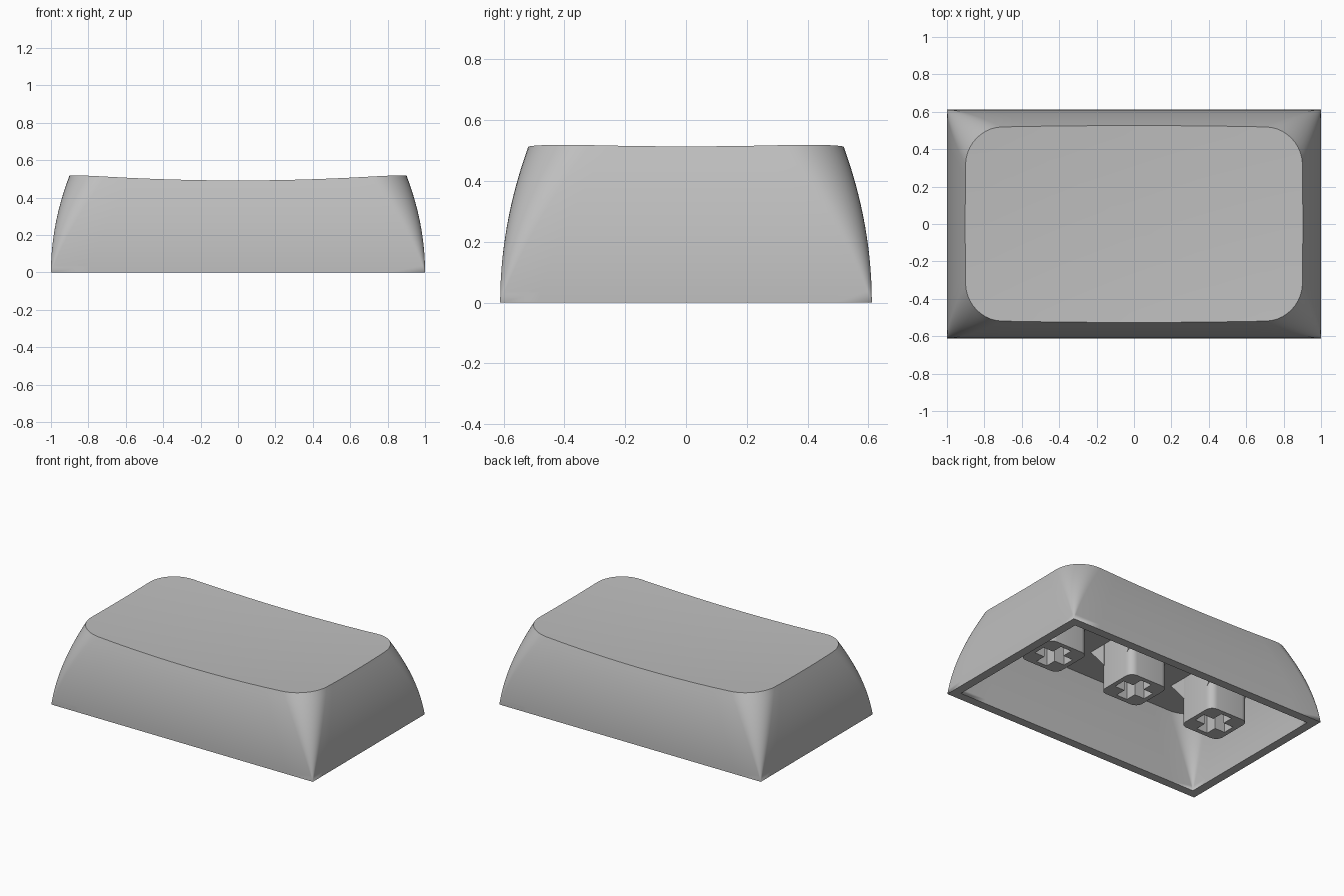
import bpy, bmesh
from math import cos, sin, pi

cube = bpy.data.objects.get("Cube")
if cube:
    bpy.data.objects.remove(cube, do_unlink=True)

HEIGHT, WALL, CEILING = 0.52, 0.06, 0.45
STEM_BOTTOM, STEM_HALF = 0.13, 0.15

grey = bpy.data.materials.new("plain_grey")
grey.use_nodes = True
colour = (0.52, 0.52, 0.52, 1)
grey.diffuse_color = colour
grey.node_tree.nodes["Principled BSDF"].inputs["Base Color"].default_value = colour


def outline(hx, hy, r, arc=10, straight=10):
    """Rounded rectangle with a constant point count, so rings can be lofted."""
    arcs = []
    for k, (sx, sy) in enumerate([(1, 1), (-1, 1), (-1, -1), (1, -1)]):
        angles = [(k + i / arc) * pi / 2 for i in range(arc + 1)]
        arcs.append([(sx * (hx - r) + r * cos(a), sy * (hy - r) + r * sin(a))
                     for a in angles])
    points = []
    for k, corner in enumerate(arcs):
        (ax, ay), (bx, by) = corner[-1], arcs[(k + 1) % 4][0]
        points += corner
        points += [(ax + (bx - ax) * i / straight, ay + (by - ay) * i / straight)
                   for i in range(1, straight)]
    return points


def section(z, inset=0.0):
    """Cap cross-section: sharp at the base, rounded and narrower at the top."""
    t = z / HEIGHT
    return outline(1 - inset - 0.1 * t * t, 0.611 - inset - 0.095 * t * t, 0.2 * t)


def dish(x, y):
    return 0.4795 + 0.042 * (x * x + y * y)


def finish(obj, smooth=True):
    obj.data.materials.clear()
    obj.data.materials.append(grey)
    bpy.ops.object.select_all(action='DESELECT')
    obj.select_set(True)
    bpy.context.view_layer.objects.active = obj
    if obj.type == 'CURVE':
        bpy.ops.object.convert(target='MESH')
    if smooth:
        bpy.ops.object.shade_smooth_by_angle(angle=pi / 6)


def mesh_object(name, bm, smooth=True):
    bmesh.ops.remove_doubles(bm, verts=bm.verts, dist=1e-5)
    bmesh.ops.recalc_face_normals(bm, faces=bm.faces)
    mesh = bpy.data.meshes.new(name)
    bm.to_mesh(mesh)
    bm.free()
    obj = bpy.data.objects.new(name, mesh)
    bpy.context.collection.objects.link(obj)
    finish(obj, smooth)


# Cap shell: hollow inside, rim, curved outer walls, dished top
steps = 14
rings = []
for i in range(steps, -1, -1):
    z = CEILING * i / steps
    rings.append([(x, y, z) for x, y in section(z, WALL)])

count = len(rings[0])
edge_heights = [HEIGHT] * count
for _ in range(4):
    edge_heights = [dish(*section(z)[i]) for i, z in enumerate(edge_heights)]
for s in range(steps + 1):
    ring = []
    for i, top in enumerate(edge_heights):
        z = top * s / steps
        ring.append((*section(z)[i], z))
    rings.append(ring)

top_edge = rings[-1]
for s in range(9, 0, -1):
    scaled = [(x * s / 10, y * s / 10) for x, y, _ in top_edge]
    rings.append([(x, y, dish(x, y)) for x, y in scaled])

bm = bmesh.new()
loops = [[bm.verts.new(p) for p in ring] for ring in rings]
for a, b in zip(loops, loops[1:]):
    for i in range(count):
        j = (i + 1) % count
        bm.faces.new((a[i], a[j], b[j], b[i]))
bm.faces.new(loops[0])
bm.faces.new(loops[-1])
mesh_object("cap_shell", bm)


# Stems: rounded square posts with a cross-shaped socket
def add_spline(curve, points):
    spline = curve.splines.new('POLY')
    spline.points.add(len(points) - 1)
    for p, (x, y) in zip(spline.points, points):
        p.co = (x, y, 0, 1)
    spline.use_cyclic_u = True


def stem(name, x):
    curve = bpy.data.curves.new(name, 'CURVE')
    curve.dimensions = '2D'
    curve.fill_mode = 'BOTH'
    top = CEILING + 0.005
    curve.extrude = (top - STEM_BOTTOM) / 2
    add_spline(curve, outline(STEM_HALF, STEM_HALF, 0.05, 6, 1))
    long, thin = 0.118, 0.042
    cross = []
    for c, s in [(1, 0), (0, 1), (-1, 0), (0, -1)]:
        for u, v in [(long, -thin), (long, thin), (thin, thin)]:
            cross.append((u * c - v * s, u * s + v * c))
    add_spline(curve, cross)
    obj = bpy.data.objects.new(name, curve)
    obj.location = (x, 0, (top + STEM_BOTTOM) / 2)
    bpy.context.collection.objects.link(obj)
    finish(obj)


# Gussets: sloped braces joining each stem to the ceiling
def gusset(name, x, side):
    bm = bmesh.new()
    profile = [(STEM_HALF - 0.04, 0.3), (0.24, CEILING), (0.24, CEILING + 0.005),
               (STEM_HALF - 0.04, CEILING + 0.005)]
    ends = [[bm.verts.new((x + e * STEM_HALF, side * y, z)) for y, z in profile]
            for e in (-1, 1)]
    for end in ends:
        bm.faces.new(end)
    for i in range(4):
        j = (i + 1) % 4
        bm.faces.new((ends[0][i], ends[0][j], ends[1][j], ends[1][i]))
    mesh_object(name, bm, smooth=False)


for label, x in [("right", -0.65), ("middle", 0), ("left", 0.65)]:
    stem(label + "_stem", x)
    gusset(label + "_front_gusset", x, -1)
    gusset(label + "_back_gusset", x, 1)
